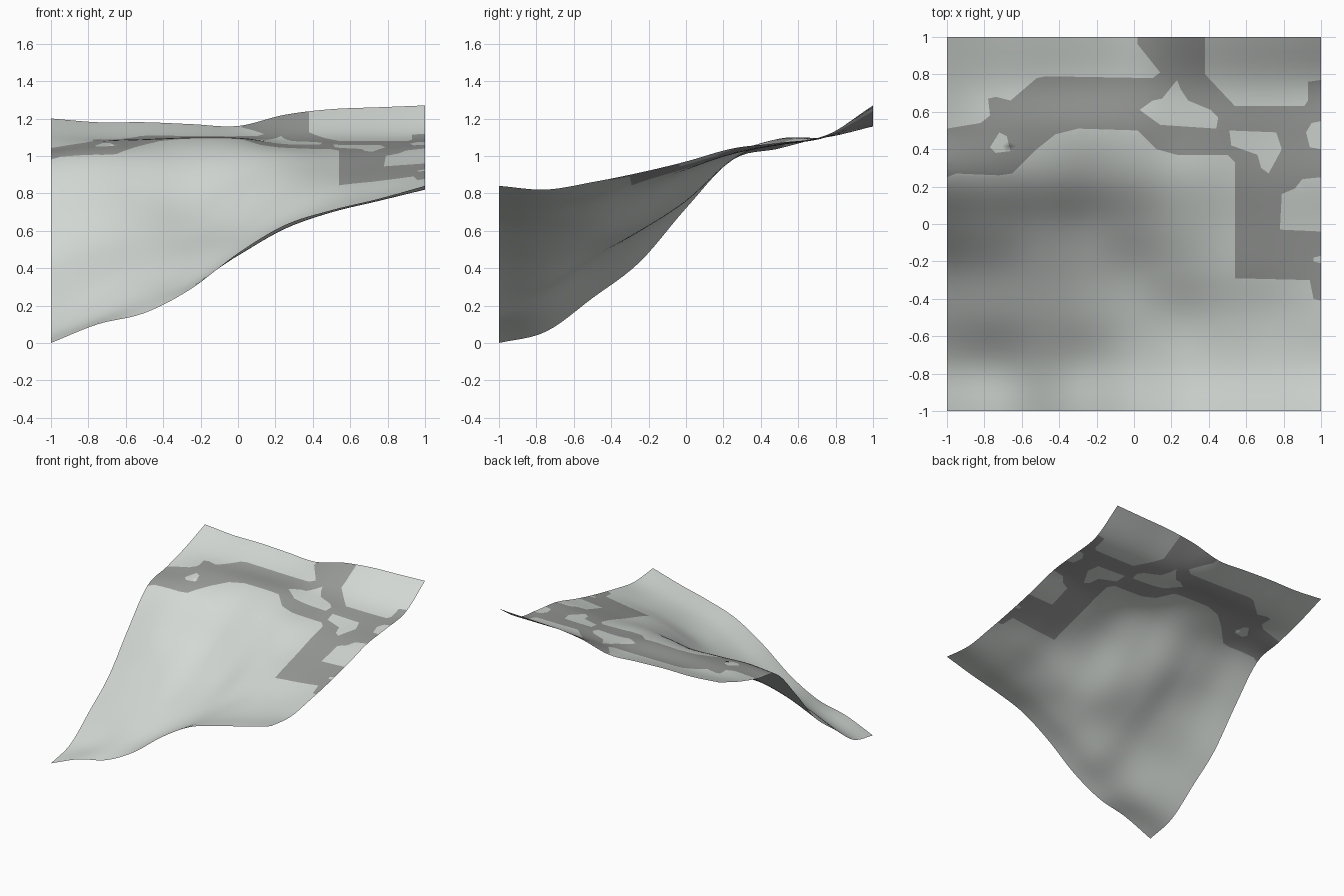
import bpy
from mathutils import Vector
from mathutils.geometry import delaunay_2d_cdt

cube = bpy.data.objects.get("Cube")
if cube:
    bpy.data.objects.remove(cube, do_unlink=True)


def make_material(name, color):
    material = bpy.data.materials.new(name)
    material.use_nodes = True
    material.diffuse_color = color
    material.node_tree.nodes["Principled BSDF"].inputs["Base Color"].default_value = color
    return material


# Control heights in hundredths: rows run front to back, columns along x
heights = [
    [0, 10, 16, 29, 48, 63, 71, 77, 84],
    [6, 15, 26, 33, 47, 61, 70, 76, 82],
    [24, 35, 43, 47, 54, 65, 75, 80, 86],
    [43, 53, 59, 60, 65, 78, 85, 88, 91],
    [72, 77, 77, 76, 83, 91, 93, 95, 97],
    [98, 100, 99, 98, 101, 102, 101, 102, 104],
    [104, 107, 108, 109, 109, 106, 106, 106, 107],
    [111, 110, 110, 110, 110, 110, 111, 111, 111],
    [120, 118, 118, 117, 116, 122, 125, 126, 127],
]


def spline(values, t):
    """Smooth curve through evenly spaced values, with t from -1 to 1."""
    last = len(values) - 1
    position = min(max((t + 1) / 2, 0), 1) * last
    i = min(int(position), last - 1)
    f = position - i
    p1, p2 = values[i], values[i + 1]
    p0 = values[i - 1] if i > 0 else 2 * p1 - p2
    p3 = values[i + 2] if i + 2 <= last else 2 * p2 - p1
    slope_a, slope_b = (p2 - p0) / 2, (p3 - p1) / 2
    rise = p2 - p1
    return p1 + f * (slope_a + f * (3 * rise - 2 * slope_a - slope_b
                                    + f * (slope_a + slope_b - 2 * rise)))


def ground_height(x, y):
    return spline([spline(row, x) for row in heights], y) / 100


# Path outline and the islands inside it, in hundredths
path_outline = [
    (-100, 51), (-82, 54), (-77, 58), (-78, 67), (-74, 68), (-66, 66),
    (-52, 78), (-47, 79), (10, 78), (14, 81), (2, 96), (2, 100),
    (38, 100), (38, 80), (54, 63), (91, 63), (93, 66), (93, 76), (100, 77),
    (100, 55), (95, 54), (92, 49), (94, 41), (100, 40),
    (100, 25), (90, 24), (86, 19), (79, 16), (78, -3), (100, -4),
    (100, -17), (96, -18), (96, -20), (100, -21),
    (100, -41), (96, -40), (94, -30), (54, -29), (54, 33), (50, 37),
    (23, 37), (12, 40), (2, 50), (-30, 51), (-42, 48), (-52, 40),
    (-65, 27), (-72, 26), (-95, 27), (-100, 25),
]
islands = [
    [(-72, 49), (-68, 47), (-66, 39), (-74, 38), (-77, 41)],
    [(23, 77), (25, 72), (29, 66), (41, 61), (45, 57), (44, 51),
     (14, 53), (3, 61), (10, 66), (15, 67)],
    [(51, 50), (76, 49), (79, 40), (72, 27), (68, 30), (66, 37), (52, 42)],
]


def subdivided(loop, spacing=0.04):
    """Add points along each side, so the edge follows the slope."""
    corners = [Vector((x / 100, y / 100)) for x, y in loop]
    result = []
    for a, b in zip(corners, corners[1:] + corners[:1]):
        pieces = int((b - a).length / spacing) + 1
        result += [a.lerp(b, k / pieces) for k in range(pieces)]
    return result


loops = [subdivided(loop) for loop in [path_outline] + islands]


def on_path(x, y):
    """Even-odd test, so the islands count as outside."""
    inside = False
    for loop in loops:
        for a, b in zip(loop, loop[1:] + loop[:1]):
            if (a.y > y) != (b.y > y):
                if x < a.x + (y - a.y) * (b.x - a.x) / (b.y - a.y):
                    inside = not inside
    return inside


# Flat sheet: an even grid with the path edges cut into it
steps = 48
points = [Vector((2 * i / steps - 1, 2 * j / steps - 1))
          for j in range(steps + 1) for i in range(steps + 1)]
edges = []
for loop in loops:
    start, count = len(points), len(loop)
    points += loop
    edges += [(start + k, start + (k + 1) % count) for k in range(count)]
flat, _, triangles, *_ = delaunay_2d_cdt(points, edges, [], 0, 1e-5)

# Raise the sheet into a hillside
mesh = bpy.data.meshes.new("hillside")
mesh.from_pydata([(p.x, p.y, ground_height(p.x, p.y)) for p in flat], [], triangles)
mesh.materials.append(make_material("pale ground", (0.66, 0.70, 0.67, 1)))
mesh.materials.append(make_material("grey path", (0.32, 0.33, 0.32, 1)))
for face in mesh.polygons:
    face.use_smooth = True
    face.material_index = int(on_path(face.center.x, face.center.y))
mesh.update()
hillside = bpy.data.objects.new("hillside", mesh)
bpy.context.collection.objects.link(hillside)
